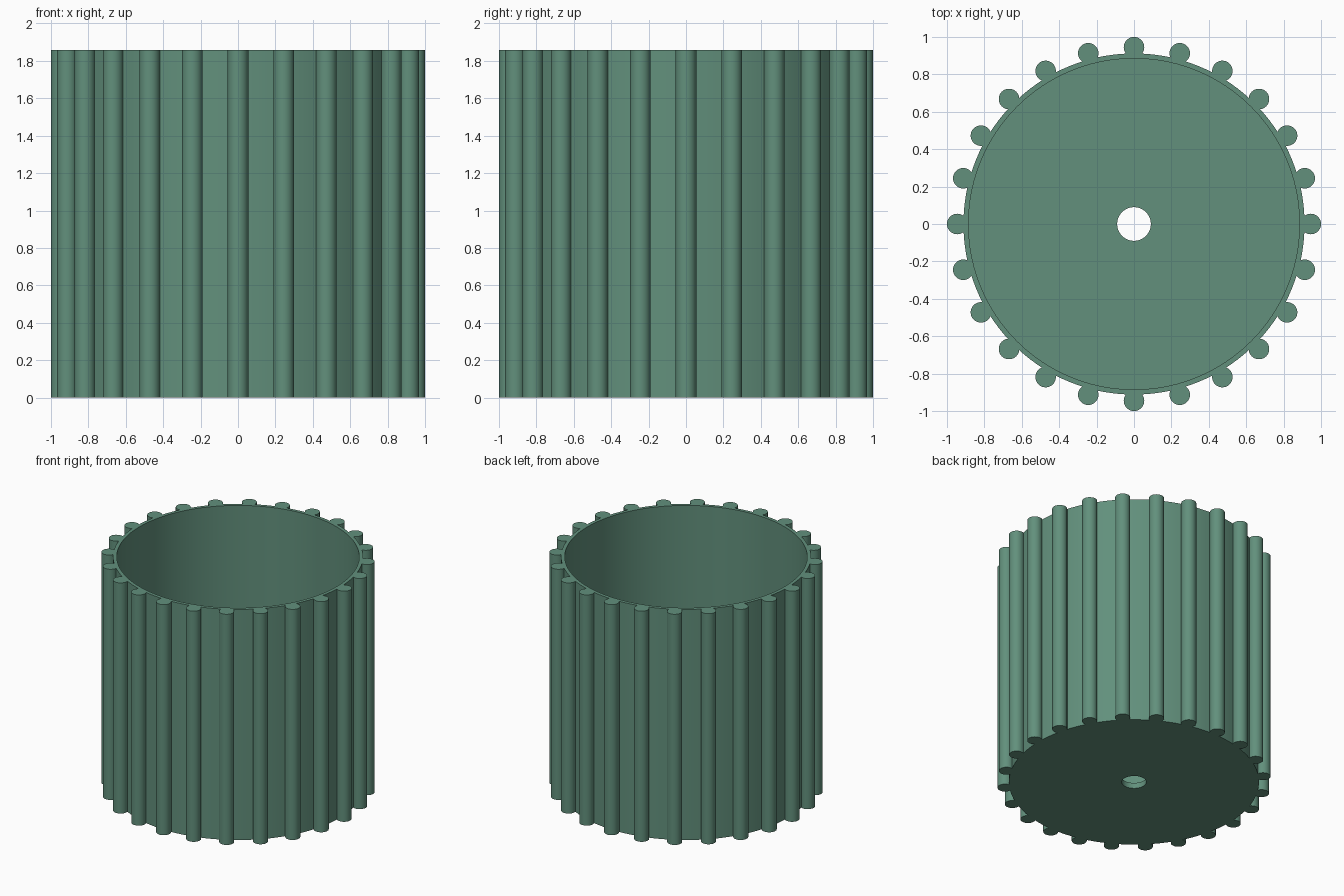
import bpy, bmesh, math

if "Cube" in bpy.data.objects:
    bpy.data.objects.remove(bpy.data.objects["Cube"])

RIBS, HEIGHT, FLOOR = 24, 1.857, 0.045
BODY_R, INNER_R, HOLE_R = 0.912, 0.885, 0.09
RIB_D, RIB_R = 0.945, 0.055


def circle(radius, count=96):
    return [(radius * math.cos(2 * math.pi * i / count),
             radius * math.sin(2 * math.pi * i / count)) for i in range(count)]


def ribbed_outline(rib_steps=20, gap_steps=4):
    """Body circle with a round bead merged in at every rib."""
    a = math.acos((RIB_D**2 + BODY_R**2 - RIB_R**2) / (2 * RIB_D * BODY_R))
    b = math.acos((BODY_R**2 - RIB_D**2 - RIB_R**2) / (2 * RIB_D * RIB_R))
    pitch = 2 * math.pi / RIBS
    pts = []
    for k in range(RIBS):
        t = k * pitch
        cx, cy = RIB_D * math.cos(t), RIB_D * math.sin(t)
        for i in range(rib_steps + 1):
            u = t - b + 2 * b * i / rib_steps
            pts.append((cx + RIB_R * math.cos(u), cy + RIB_R * math.sin(u)))
        for i in range(1, gap_steps):
            u = t + a + (pitch - 2 * a) * i / gap_steps
            pts.append((BODY_R * math.cos(u), BODY_R * math.sin(u)))
    return pts


bm = bmesh.new()


def loop(points, z):
    verts = [bm.verts.new((x, y, z)) for x, y in points]
    edges = [bm.edges.new((verts[i - 1], verts[i])) for i in range(len(verts))]
    return verts, edges


def wall(lower, upper):
    lo, up = lower[0], upper[0]
    for i in range(len(lo)):
        bm.faces.new((lo[i - 1], lo[i], up[i], up[i - 1]))


def cap(outer, inner, z):
    bmesh.ops.triangle_fill(bm, edges=outer[1] + inner[1], use_beauty=True,
                            normal=(0, 0, z))


# Outer ribbed shell, inner wall, floor and drain hole
outline = ribbed_outline()
outer_low, outer_top = loop(outline, 0), loop(outline, HEIGHT)
inner_low, inner_top = loop(circle(INNER_R), FLOOR), loop(circle(INNER_R), HEIGHT)
hole_low, hole_top = loop(circle(HOLE_R, 48), 0), loop(circle(HOLE_R, 48), FLOOR)
wall(outer_low, outer_top)
wall(inner_low, inner_top)
wall(hole_low, hole_top)
cap(outer_top, inner_top, 1)
cap(inner_low, hole_top, 1)
cap(outer_low, hole_low, -1)
bmesh.ops.recalc_face_normals(bm, faces=bm.faces[:])

mesh = bpy.data.meshes.new("ribbed_pot")
bm.to_mesh(mesh)
bm.free()
pot = bpy.data.objects.new("ribbed_pot", mesh)
bpy.context.collection.objects.link(pot)

green = bpy.data.materials.new("sage green")
green.diffuse_color = (0.122, 0.279, 0.202, 1)
green.use_nodes = True
green.node_tree.nodes["Principled BSDF"].inputs["Base Color"].default_value = green.diffuse_color
mesh.materials.append(green)

bpy.context.view_layer.objects.active = pot
pot.select_set(True)
bpy.ops.object.shade_smooth_by_angle(angle=math.radians(30))
